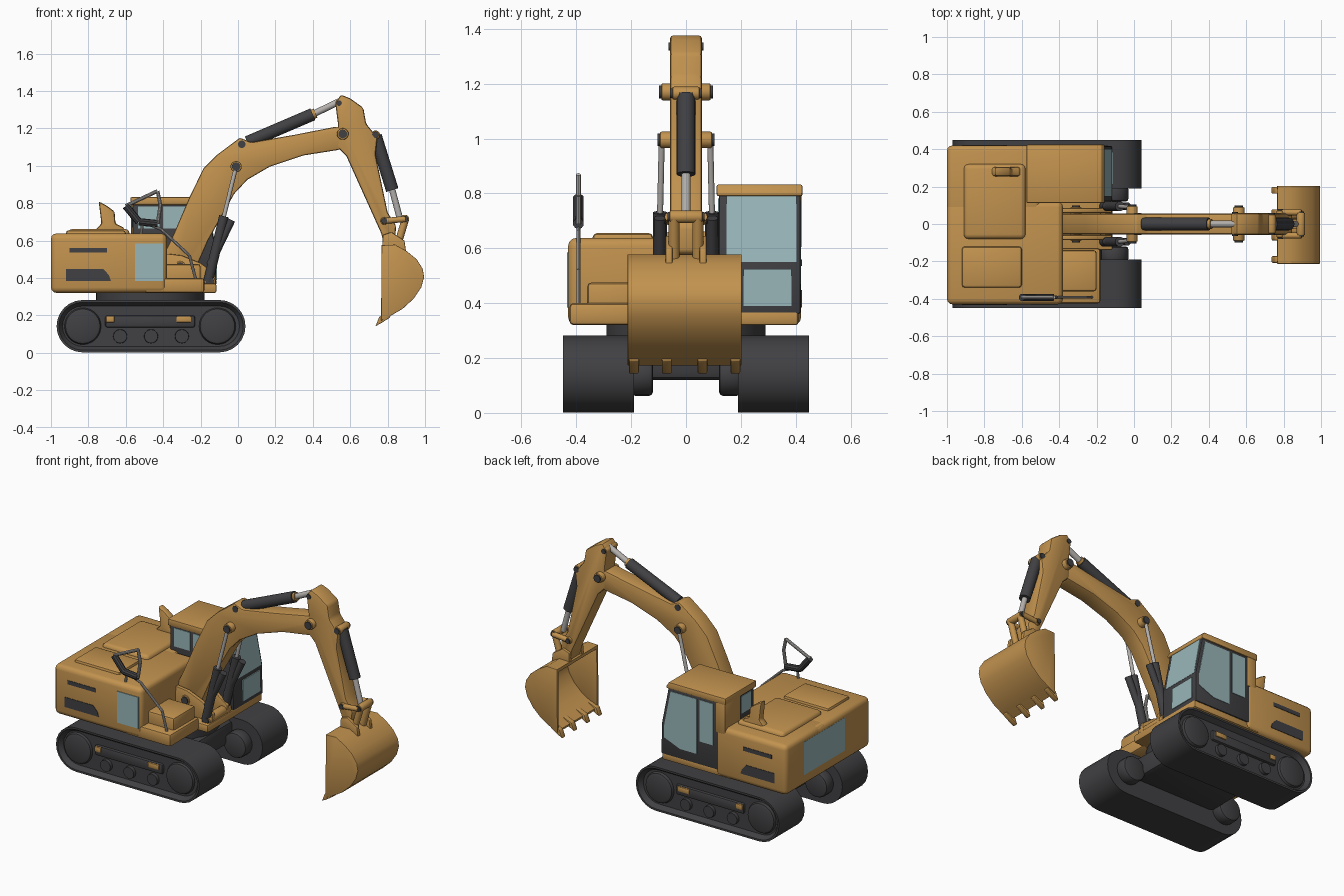
import bpy, bmesh, math
from mathutils import Vector


def material(name, rgb):
    m = bpy.data.materials.new(name)
    m.diffuse_color = (*rgb, 1)
    return m


GOLD = material("golden_paint", (0.54, 0.29, 0.078))
DARK = material("dark_rubber", (0.052, 0.052, 0.056))
GLASS = material("pale_glass", (0.32, 0.47, 0.49))
STEEL = material("light_steel", (0.45, 0.43, 0.41))


def finish(name, bm, mat, bevel=0, segs=2):
    bmesh.ops.recalc_face_normals(bm, faces=bm.faces)
    if bevel:
        edges = [e for e in bm.edges if e.calc_face_angle(0) > 0.5]
        bmesh.ops.bevel(bm, geom=edges, offset=bevel, segments=segs,
                        affect='EDGES', profile=0.5, clamp_overlap=True)
    me = bpy.data.meshes.new(name)
    bm.to_mesh(me)
    bm.free()
    me.materials.append(mat)
    ob = bpy.data.objects.new(name, me)
    bpy.context.collection.objects.link(ob)
    return ob


def prism_bm(pts, y0, y1):
    bm = bmesh.new()
    a = [bm.verts.new((x, y0, z)) for x, z in pts]
    b = [bm.verts.new((x, y1, z)) for x, z in pts]
    n = len(pts)
    bm.faces.new(a)
    bm.faces.new(b[::-1])
    for i in range(n):
        bm.faces.new((a[i], b[i], b[(i + 1) % n], a[(i + 1) % n]))
    bmesh.ops.recalc_face_normals(bm, faces=bm.faces)
    return bm


def prism(name, pts, y0, y1, mat, bevel=0, segs=2):
    return finish(name, prism_bm(pts, y0, y1), mat, bevel, segs)


def box(name, x0, x1, y0, y1, z0, z1, mat, bevel=0, segs=2):
    return prism(name, [(x0, z0), (x1, z0), (x1, z1), (x0, z1)], y0, y1, mat, bevel, segs)


def rod(name, a, b, r, mat, r2=None, bevel=0, n=20):
    a, b = Vector(a), Vector(b)
    bm = bmesh.new()
    bmesh.ops.create_cone(bm, cap_ends=True, segments=n, radius1=r,
                          radius2=r if r2 is None else r2, depth=(b - a).length)
    q = (b - a).to_track_quat('Z', 'Y').to_matrix().to_4x4()
    q.translation = (a + b) / 2
    bm.transform(q)
    return finish(name, bm, mat, bevel)


def pipe(name, pts, r, mat):
    for i, (a, b) in enumerate(zip(pts, pts[1:])):
        rod(f"{name}_{i}", a, b, r, mat, n=10)


def pin(name, x, z, half, r):
    rod(name + "_boss", (x, -half, z), (x, half, z), r, GOLD, bevel=0.006)
    rod(name + "_pin", (x, -half - 0.008, z), (x, half + 0.008, z), r * 0.75, DARK)


def arc(cx, cz, r, a0, a1, n=12):
    return [(cx + r * math.cos(math.radians(a0 + (a1 - a0) * i / n)),
             cz + r * math.sin(math.radians(a0 + (a1 - a0) * i / n))) for i in range(n + 1)]


# tracks with recessed outer sides, wheels, rollers and drive motors
stadium = arc(-0.10, 0.142, 0.14, -90, 90) + arc(-0.83, 0.142, 0.14, 90, 270)
for s, side in ((-1, "right"), (1, "left")):
    bm = prism_bm(stadium, s * 0.19, s * 0.448)
    ends = [f for f in bm.faces if len(f.verts) > 4 and f.calc_center_median().y * s > 0.4]
    bmesh.ops.inset_individual(bm, faces=ends, thickness=0.012, depth=0.0)
    bmesh.ops.inset_individual(bm, faces=ends, thickness=0.02, depth=-0.03)
    finish(side + "_track", bm, DARK)
    for x in (-0.83, -0.11):
        rod(side + "_track_wheel", (x, s * 0.3, 0.142), (x, s * 0.438, 0.142), 0.098, DARK, bevel=0.02, n=28)
        rod(side + "_drive_motor", (x, s * 0.12, 0.142), (x, s * 0.2, 0.142), 0.08, DARK, bevel=0.015)
    for x in (-0.63, -0.465, -0.30):
        rod(side + "_roller", (x, s * 0.3, 0.088), (x, s * 0.438, 0.088), 0.046, DARK, 0.036)
    ya, yb = sorted((s * 0.3, s * 0.435))
    box(side + "_track_beam", -0.71, -0.23, ya, yb, 0.135, 0.2, DARK, 0.012)
    for x0, x1 in ((-0.705, -0.66), (-0.33, -0.25)):
        ya, yb = sorted((s * 0.35, s * 0.442))
        box(side + "_step", x0, x1, ya, yb, 0.162, 0.195, GOLD, 0.006)

# undercarriage and turntable
box("undercarriage", -0.76, -0.17, -0.21, 0.21, 0.12, 0.26, DARK, 0.03)
rod("turntable", (-0.47, 0, 0.24), (-0.47, 0, 0.335), 0.29, DARK, n=40)

# upper body: engine house, hoods, step box, deck
box("engine_house", -1.0, -0.38, -0.43, 0.12, 0.32, 0.638, GOLD, 0.03, 3)
box("engine_house_left", -1.0, -0.5, 0.0, 0.42, 0.32, 0.638, GOLD, 0.03, 3)
box("hood", -0.91, -0.58, -0.08, 0.32, 0.6, 0.662, GOLD, 0.025, 3)
box("right_hood", -0.92, -0.60, -0.34, -0.12, 0.6, 0.655, GOLD, 0.015)
box("deck", -0.6, -0.115, -0.14, 0.41, 0.32, 0.37, GOLD, 0.01)
box("right_front_base", -0.5, -0.18, -0.425, -0.13, 0.32, 0.40, GOLD, 0.015)
box("right_step_box", -0.42, -0.2, -0.36, -0.14, 0.36, 0.475, GOLD, 0.015)
prism("exhaust", [(-0.80, 0.62), (-0.73, 0.69), (-0.745, 0.81), (-0.70, 0.785), (-0.66, 0.755),
                  (-0.655, 0.69), (-0.61, 0.67), (-0.6, 0.62)], 0.255, 0.305, GOLD, 0.012)

# louvres and panels on the house
for y in (-0.433, 0.417):
    box("upper_louvre", -0.9, -0.7, y, y + 0.006, 0.535, 0.56, DARK)
    prism("lower_louvre", [(-0.92, 0.385), (-0.68, 0.385), (-0.69, 0.415), (-0.72, 0.448),
                           (-0.92, 0.448)], y, y + 0.006, DARK)
box("right_panel", -0.55, -0.4, -0.434, -0.428, 0.385, 0.585, GLASS)
box("rear_panel", -1.001, -0.996, -0.17, 0.24, 0.39, 0.60, GLASS)

# cab with roof, rear corner and windows
prism("cab", [(-0.565, 0.36), (-0.565, 0.81), (-0.17, 0.81), (-0.118, 0.55), (-0.116, 0.36)],
      0.12, 0.417, DARK, 0.008)
prism("cab_roof", [(-0.575, 0.79), (-0.575, 0.832), (-0.175, 0.832), (-0.155, 0.80), (-0.16, 0.79)],
      0.112, 0.424, GOLD, 0.01)
box("cab_rear_corner", -0.571, -0.505, 0.26, 0.421, 0.6, 0.80, GOLD, 0.006)
prism("windscreen", [(-0.166, 0.79), (-0.160, 0.79), (-0.1165, 0.55), (-0.1225, 0.55)],
      0.148, 0.402, GLASS)
box("lower_windscreen", -0.12, -0.112, 0.21, 0.385, 0.39, 0.525, GLASS)
prism("side_front_window", [(-0.368, 0.775), (-0.185, 0.775), (-0.14, 0.55), (-0.14, 0.47),
                            (-0.25, 0.425), (-0.368, 0.425)], 0.414, 0.42, GLASS)
box("side_rear_window", -0.485, -0.39, 0.414, 0.42, 0.51, 0.775, GLASS)
for x0, x1 in ((-0.535, -0.42), (-0.40, -0.21)):
    box("inner_window", x0, x1, 0.117, 0.123, 0.665, 0.782, GLASS)
box("rear_window", -0.568, -0.562, 0.155, 0.25, 0.67, 0.78, GLASS)

# boom with foot brackets
prism("boom", [(-0.41, 0.50), (-0.355, 0.61), (-0.26, 0.83), (-0.185, 0.985), (-0.11, 1.06), (0.01, 1.15),
               (0.07, 1.125), (0.3, 1.165), (0.53, 1.21), (0.59, 1.19), (0.59, 1.13), (0.54, 1.085),
               (0.35, 1.055), (0.17, 0.995), (0.05, 0.925), (-0.02, 0.85), (-0.16, 0.60),
               (-0.23, 0.44), (-0.33, 0.40)], -0.055, 0.055, GOLD, 0.01)
for y in (-0.085, 0.06):
    prism("boom_bracket", [(-0.4, 0.36), (-0.38, 0.53), (-0.30, 0.52), (-0.2, 0.48), (-0.12, 0.42),
                           (-0.115, 0.34)], y, y + 0.025, GOLD, 0.005)
pin("boom_lift", -0.01, 0.995, 0.095, 0.03)
pin("boom_foot", -0.31, 0.46, 0.09, 0.03)
pin("cylinder_foot", -0.15, 0.38, 0.11, 0.03)
for s in (-1, 1):
    y = s * 0.095
    rod("lift_barrel", (-0.16, y, 0.38), (-0.075, y, 0.73), 0.026, DARK)
    rod("lift_rod", (-0.08, y, 0.71), (-0.01, y * 0.93, 0.995), 0.011, STEEL)
    rod("hose_barrel", (-0.15, y, 0.47), (-0.035, y, 0.71), 0.021, DARK)

# stick
prism("stick", [(0.52, 1.335), (0.55, 1.38), (0.60, 1.36), (0.67, 1.31), (0.685, 1.225), (0.745, 1.15),
                (0.735, 1.06), (0.80, 0.75), (0.845, 0.68), (0.84, 0.585), (0.785, 0.565),
                (0.765, 0.64), (0.58, 1.05), (0.53, 1.10), (0.535, 1.22)], -0.058, 0.058, GOLD, 0.012)
pin("stick_pivot", 0.56, 1.17, 0.09, 0.031)
pin("arm_cylinder_base", 0.02, 1.115, 0.05, 0.027)
pin("arm_cylinder_end", 0.54, 1.335, 0.055, 0.02)
rod("arm_barrel", (0.05, 0, 1.125), (0.40, 0, 1.275), 0.034, DARK)
rod("arm_collar", (0.39, 0, 1.271), (0.415, 0, 1.281), 0.026, GOLD)
rod("arm_rod", (0.40, 0, 1.275), (0.545, 0, 1.345), 0.018, STEEL)
pin("bucket_cylinder_base", 0.735, 1.165, 0.05, 0.024)
rod("bucket_barrel", (0.735, 0, 1.16), (0.825, 0, 0.87), 0.034, DARK)
rod("bucket_rod", (0.825, 0, 0.87), (0.865, 0, 0.72), 0.017, STEEL)

# bucket linkage
for y in (-0.062, 0.062):
    rod("stick_link", (0.785, y, 0.705), (0.895, y, 0.715), 0.016, GOLD)
    rod("bucket_link", (0.895, y * 0.7, 0.715), (0.85, y * 0.7, 0.565), 0.02, GOLD)
    prism("bucket_ear", [(0.77, 0.55), (0.775, 0.63), (0.82, 0.645), (0.89, 0.60), (0.90, 0.53)],
          y - 0.012, y + 0.012, GOLD, 0.004)
pin("link_left", 0.782, 0.705, 0.072, 0.02)
pin("link_right", 0.892, 0.715, 0.06, 0.023)

# bucket shell, sides and teeth
outer = [(0.768, 0.575), (0.84, 0.578), (0.90, 0.545), (0.955, 0.50), (0.987, 0.45), (0.995, 0.405),
         (0.98, 0.35), (0.94, 0.29), (0.88, 0.235), (0.82, 0.2), (0.765, 0.172)]
inner = [(x + (0.82 - x) * 0.11, z + (0.39 - z) * 0.09) for x, z in outer]
inner[0], inner[-1] = (0.768, 0.555), (0.765, 0.184)
prism("bucket_shell", outer + inner[::-1], -0.207, 0.197, GOLD)
for y in (-0.213, 0.187):
    prism("bucket_side", outer, y, y + 0.016, GOLD, 0.003)
for y in (-0.19, -0.07, 0.06, 0.18):
    prism("bucket_tooth", [(0.81, 0.215), (0.815, 0.19), (0.765, 0.158), (0.735, 0.142), (0.755, 0.192)],
          y - 0.018, y + 0.018, GOLD, 0.004)

# handrail and mirror
Y = -0.392
loop = [(-0.60, Y, 0.785), (-0.43, Y, 0.865), (-0.415, Y, 0.79), (-0.43, Y, 0.69), (-0.53, Y, 0.70)]
pipe("mirror_frame", loop[:4], 0.010, STEEL)
pipe("mirror_dark_bar", loop[3:] + loop[:1], 0.02, DARK)
pipe("handrail", [(-0.52, Y, 0.62), (-0.51, Y, 0.70), (-0.41, Y, 0.66), (-0.26, Y, 0.52), (-0.225, Y, 0.39)],
     0.008, STEEL)

# smooth shading with sharp edges kept
for ob in bpy.context.scene.objects:
    ob.select_set(True)
    bpy.context.view_layer.objects.active = ob
bpy.ops.object.shade_smooth_by_angle(angle=math.radians(35))
